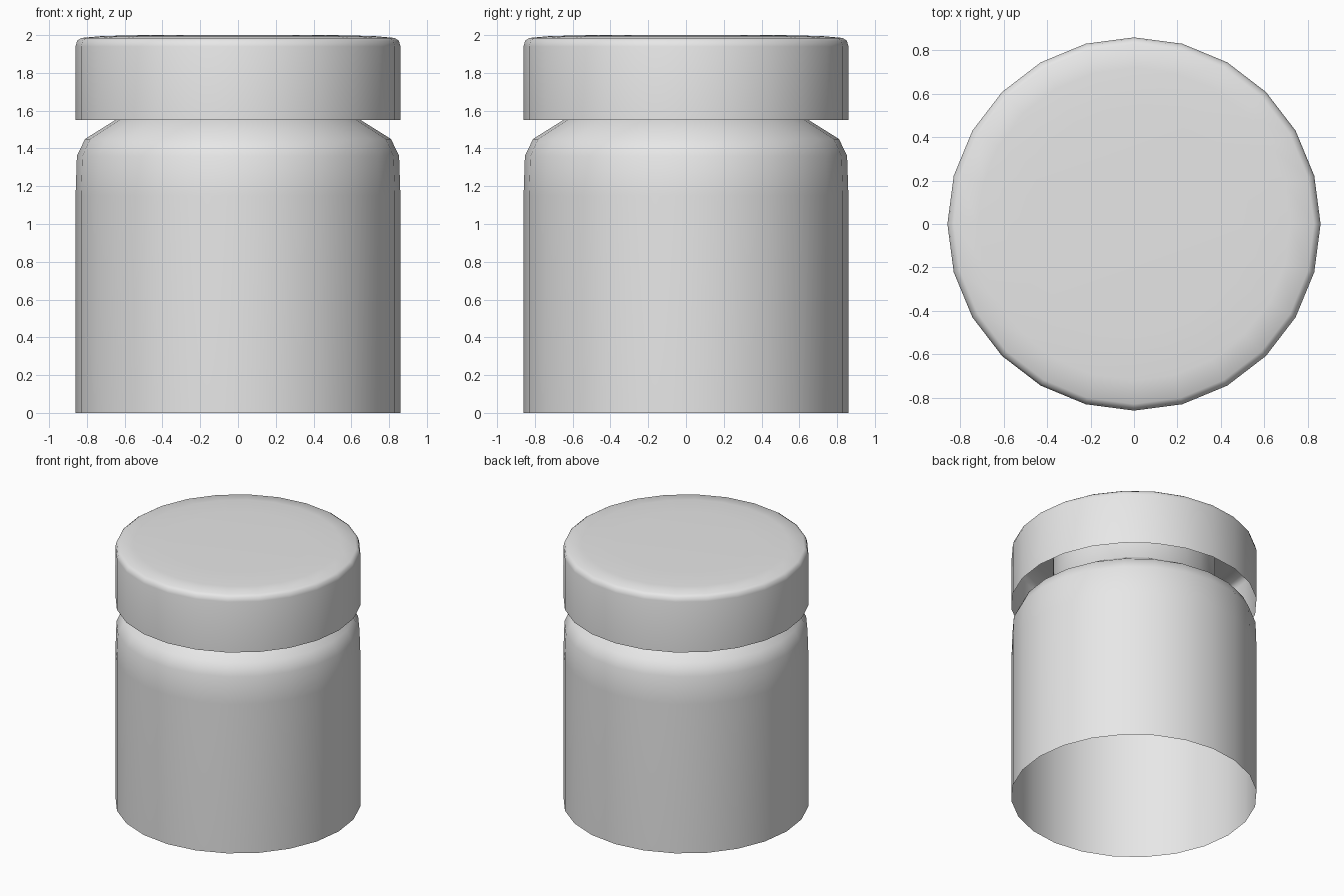
import bpy
import bmesh
import math
from mathutils import Vector

SIDES = 24

if "Cube" in bpy.data.objects:
    bpy.data.objects.remove(bpy.data.objects["Cube"], do_unlink=True)

grey = bpy.data.materials.new("light grey")
grey.use_nodes = True
colour = (0.8, 0.8, 0.8, 1)
grey.diffuse_color = colour
grey.node_tree.nodes["Principled BSDF"].inputs["Base Color"].default_value = colour


def lathe(name, profile, capped=False):
    """Turn a (radius, height) profile round z, optionally closing its last ring."""
    bm = bmesh.new()
    rings = []
    for radius, height in profile:
        angles = [math.tau * i / SIDES for i in range(SIDES)]
        rings.append([bm.verts.new(Vector((radius * math.cos(a), radius * math.sin(a), height)))
                      for a in angles])
    for low, high in zip(rings, rings[1:]):
        for i in range(SIDES):
            j = (i + 1) % SIDES
            bm.faces.new((low[i], low[j], high[j], high[i]))
    if capped:
        bm.faces.new(rings[-1])
    mesh = bpy.data.meshes.new(name)
    bm.to_mesh(mesh)
    bm.free()
    mesh.materials.append(grey)
    obj = bpy.data.objects.new(name, mesh)
    bpy.context.collection.objects.link(obj)
    bpy.ops.object.select_all(action="DESELECT")
    obj.select_set(True)
    bpy.context.view_layer.objects.active = obj
    bpy.ops.object.shade_smooth_by_angle(angle=math.radians(60))
    return obj


# Open-bottomed body with rounded shoulder and narrow neck
lathe("jar_body", [(0.86, 0), (0.86, 1.15), (0.853, 1.36), (0.81, 1.45),
                   (0.65, 1.55), (0.57, 1.6), (0.57, 1.94)])

# Hollow lid with a softened top edge
lathe("jar_lid", [(0.86, 1.55), (0.86, 1.94), (0.852, 1.97), (0.83, 1.985),
                  (0.72, 1.995), (0.5, 2.0)], capped=True)
